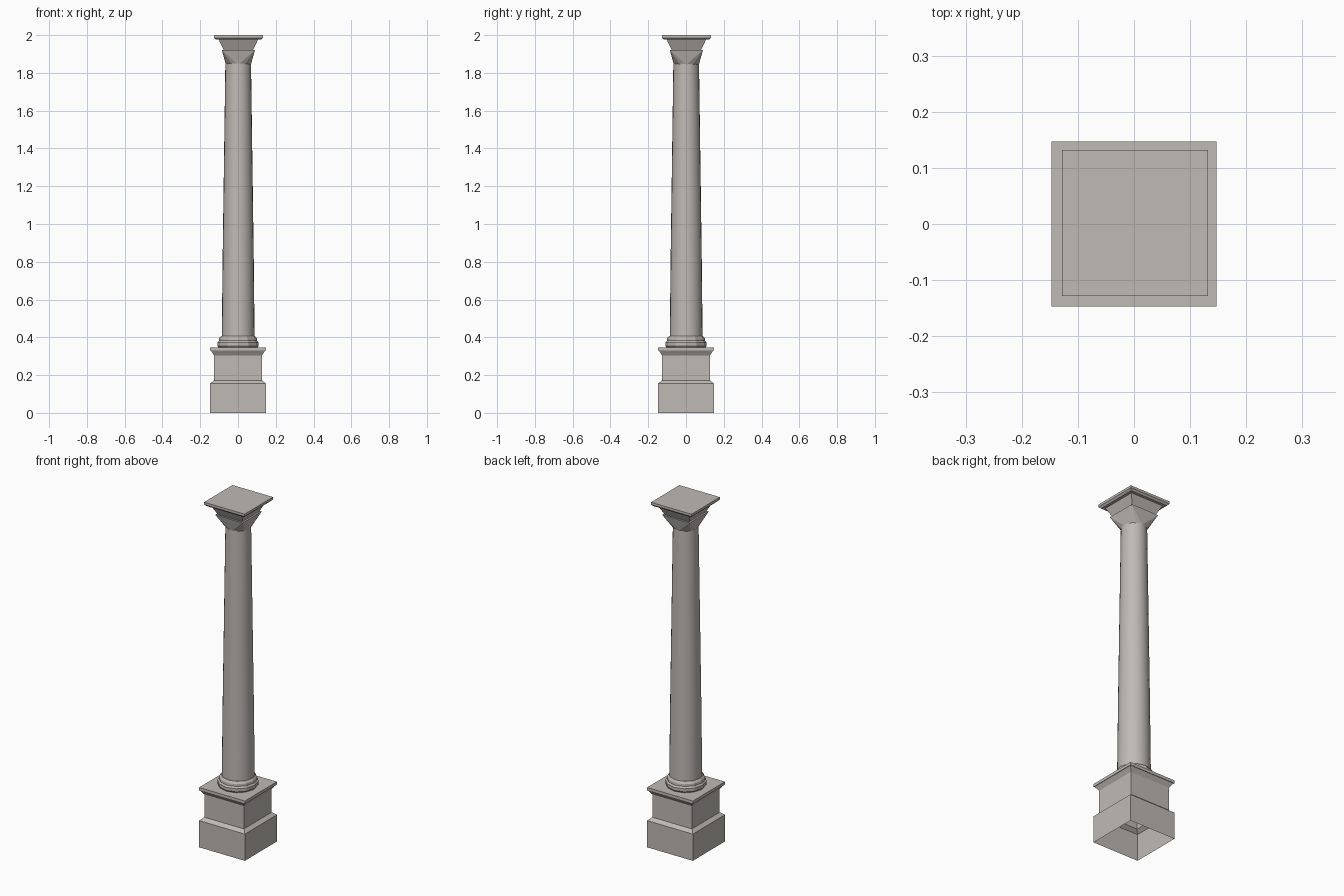
import bpy
import bmesh
from math import sin, cos, pi, radians, sqrt

cube = bpy.data.objects.get("Cube")
if cube:
    bpy.data.objects.remove(cube, do_unlink=True)

stone = bpy.data.materials.new("warm grey stone")
stone.use_nodes = True
colour = (0.52, 0.49, 0.46, 1)
stone.diffuse_color = colour
stone.node_tree.nodes["Principled BSDF"].inputs["Base Color"].default_value = colour


def ring(bm, sides, size, z):
    """Ring of points: size is the half width of a square, or the radius of a round."""
    turn, radius = (pi / 4, size * sqrt(2)) if sides == 4 else (0, size)
    angles = [turn + 2 * pi * i / sides for i in range(sides)]
    return [bm.verts.new((radius * cos(a), radius * sin(a), z)) for a in angles]


def finish(name, bm, smooth=False, offset=0):
    bmesh.ops.recalc_face_normals(bm, faces=bm.faces)
    mesh = bpy.data.meshes.new(name)
    bm.to_mesh(mesh)
    bm.free()
    mesh.materials.append(stone)
    obj = bpy.data.objects.new(name, mesh)
    obj.location = (offset, offset, 0)
    bpy.context.collection.objects.link(obj)
    if smooth:
        bpy.ops.object.select_all(action="DESELECT")
        obj.select_set(True)
        bpy.context.view_layer.objects.active = obj
        bpy.ops.object.shade_smooth_by_angle(angle=radians(32))
    return obj


def loft(name, sides, profile, cap_top=True, cap_bottom=False, **options):
    """Stack of rings from (size, height) pairs."""
    bm = bmesh.new()
    rings = [ring(bm, sides, size, z) for size, z in profile]
    for low, high in zip(rings, rings[1:]):
        for i in range(sides):
            j = (i + 1) % sides
            bm.faces.new((low[i], low[j], high[j], high[i]))
    if cap_top:
        bm.faces.new(rings[-1])
    if cap_bottom:
        bm.faces.new(rings[0])
    return finish(name, bm, **options)


# Square pedestal, hollow and open underneath
loft("pedestal", 4, [(0.147, 0), (0.147, 0.155), (0.127, 0.172), (0.127, 0.305),
                     (0.144, 0.33), (0.147, 0.33), (0.147, 0.347)])

# Faceted round moulding under the shaft
loft("base_moulding", 12, [(0.103, 0.347), (0.109, 0.355), (0.109, 0.373),
                           (0.101, 0.382), (0.1, 0.395), (0.09, 0.407)])

# Tapering round shaft
loft("shaft", 24, [(0.087, 0.4), (0.082, 0.85), (0.068, 1.85)],
     smooth=True, offset=0.001)

# Lower capital: round foot fanned out to a square top
bm = bmesh.new()
foot = ring(bm, 12, 0.066, 1.843)
top = ring(bm, 4, 0.088, 1.922)
for side in range(4):
    start = side * 3
    for i in range(start, start + 3):
        bm.faces.new((foot[i], foot[(i + 1) % 12], top[side]))
    bm.faces.new((foot[start], top[side], top[side - 1]))
bm.faces.new(top)
bm.faces.new(foot)
finish("capital_bell", bm, offset=0.002)

# Upper capital flare and the square slab on top
loft("capital_flare", 4, [(0.078, 1.922), (0.104, 1.976)], offset=0.002)
loft("capital_slab", 4, [(0.12, 1.976), (0.13, 1.986), (0.13, 2.0)],
     cap_bottom=True, offset=0.002)
